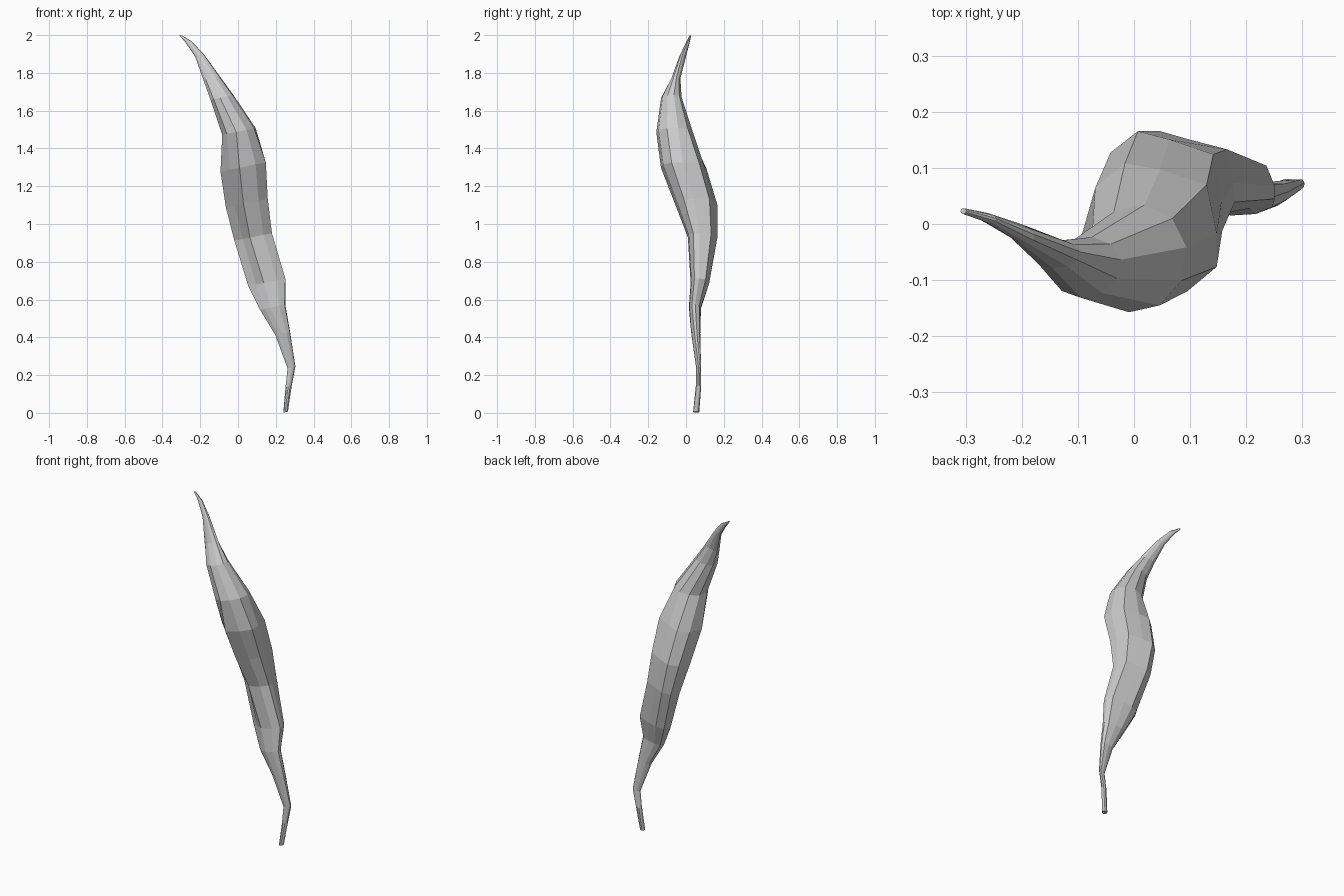
import bpy, bmesh, math

SIDES = 10
# stations along the pod: height, x min, x max, y min, y max, lean of the oval, corner push
STATIONS = [
    (0.004, 0.240, 0.264, 0.038, 0.070, 0.0, 0.0),
    (0.14, 0.252, 0.284, 0.052, 0.080, 0.2, 0.0),
    (0.24, 0.262, 0.303, 0.053, 0.079, 0.4, 0.1),
    (0.42, 0.197, 0.274, 0.028, 0.074, 0.1, 0.1),
    (0.56, 0.115, 0.247, 0.014, 0.078, -0.1, 0.1),
    (0.69, 0.050, 0.243, 0.020, 0.115, -0.2, 0.2),
    (0.93, -0.025, 0.168, 0.000, 0.150, -0.25, 0.25),
    (1.11, -0.070, 0.147, -0.070, 0.147, -0.2, 0.22),
    (1.30, -0.098, 0.138, -0.142, 0.092, -0.15, 0.2),
    (1.49, -0.082, 0.092, -0.155, 0.032, 0.05, 0.0),
    (1.67, -0.145, -0.025, -0.130, -0.025, 0.1, 0.0),
    (1.77, -0.182, -0.095, -0.078, -0.030, 0.0, 0.0),
    (1.89, -0.226, -0.178, -0.033, 0.000, -0.3, 0.0),
    (1.965, -0.278, -0.246, 0.003, 0.020, -0.3, 0.0),
    (1.998, -0.309, -0.299, 0.018, 0.028, 0.0, 0.0),
]

# pod skin: twisted, slightly lopsided oval rings bridged together
bm = bmesh.new()
rings = []
for z, x0, x1, y0, y1, lean, push in STATIONS:
    cx, cy, a, b = (x0 + x1) / 2, (y0 + y1) / 2, (x1 - x0) / 2, (y1 - y0) / 2
    ring = []
    for i in range(SIDES):
        t = math.tau * (i + 0.25) / SIDES
        shift = push * abs(math.sin(2 * t))
        dx = a * (1.03 * math.cos(t) + shift)
        dy = b * (1.03 * math.sin(t + math.asin(lean)) + shift)
        ring.append(bm.verts.new((cx + dx, cy + dy, z + 0.2 * dx)))
    rings.append(ring)
for lo, hi in zip(rings, rings[1:]):
    for i in range(SIDES):
        j = (i + 1) % SIDES
        bm.faces.new((lo[i], lo[j], hi[j], hi[i]))

# end caps
bm.faces.new(rings[0][::-1])
bm.faces.new(rings[-1])
bmesh.ops.recalc_face_normals(bm, faces=bm.faces)

mesh = bpy.data.meshes.new("pepper_pod")
bm.to_mesh(mesh)
bm.free()
pod = bpy.data.objects.new("pepper_pod", mesh)
bpy.context.collection.objects.link(pod)
